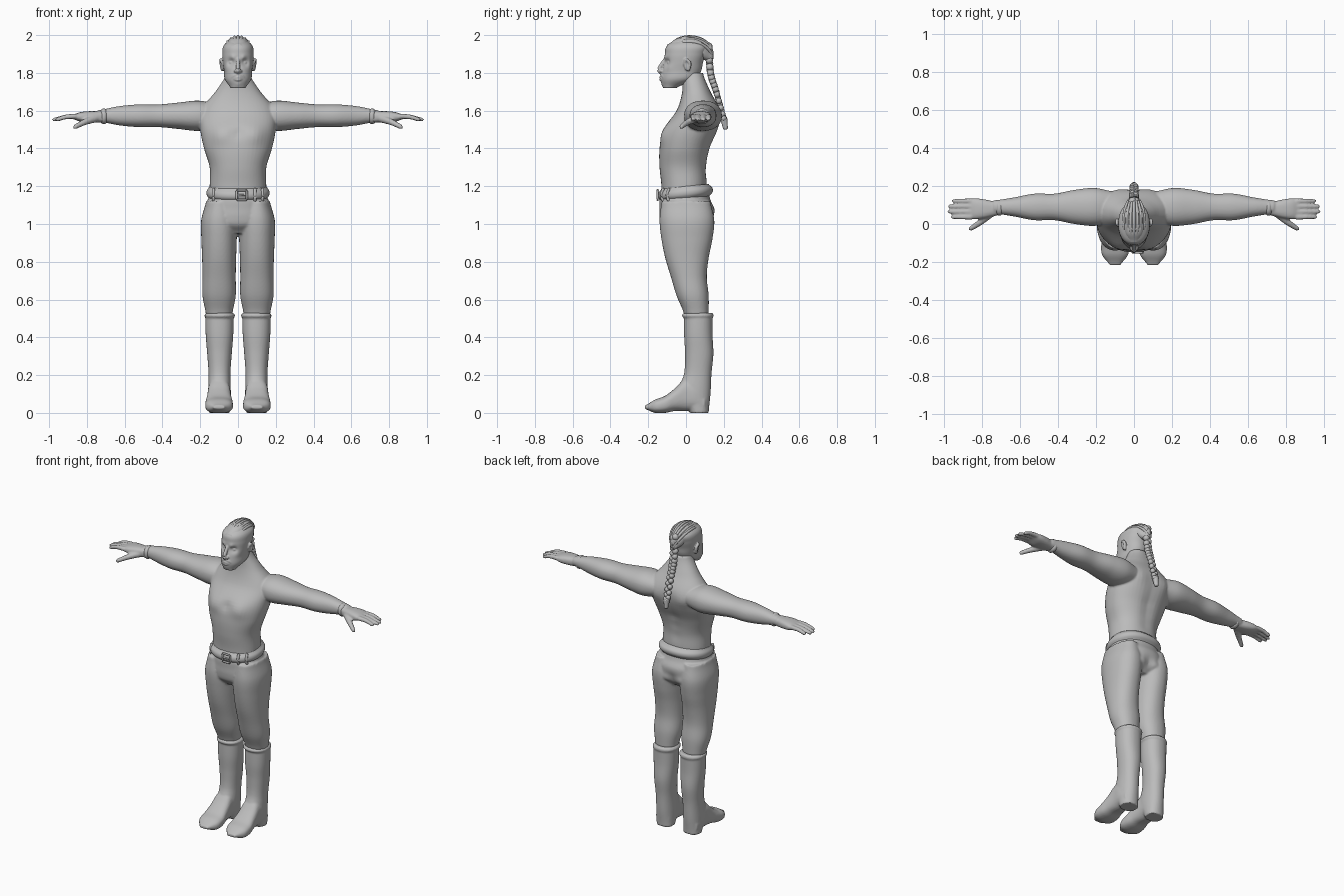
import bpy, bmesh, math
from mathutils import Vector, Matrix

cube = bpy.data.objects.get("Cube")
if cube:
    bpy.data.objects.remove(cube, do_unlink=True)

colour = (.5, .5, .5, 1)
grey = bpy.data.materials.new("plain_grey")
grey.use_nodes = True
grey.diffuse_color = colour
grey.node_tree.nodes["Principled BSDF"].inputs["Base Color"].default_value = colour
SIDES = {"left": 1, "right": -1}


def spline(points, steps):
    """Smooth curve through tuples of any length."""
    pts = [Vector(p) for p in points]
    last = len(pts) - 1
    curve = []
    for i in range(last):
        before, here, after, beyond = (pts[min(max(i + k, 0), last)] for k in (-1, 0, 1, 2))
        leave, arrive = (after - before) / 2, (beyond - here) / 2
        for k in range(steps):
            t = k / steps
            ease = t * t * (3 - 2 * t)
            curve.append(here.lerp(after, ease) + leave * t * (1 - t) ** 2 - arrive * t * t * (1 - t))
    return curve + [pts[last]]


def skin_rings(bm, rings):
    """Join closed rings of points into a capped solid."""
    loops = [[bm.verts.new(point) for point in ring] for ring in rings]
    for near, far in zip(loops, loops[1:]):
        for i in range(len(near)):
            bm.faces.new((near[i - 1], near[i], far[i], far[i - 1]))
    bm.faces.new(loops[0])
    bm.faces.new(loops[-1])
    return [vert for loop in loops for vert in loop]


def loft(bm, axis, start, stop, widths, lows, highs=None, centre=(0, 0), side=1, power=2.2, segs=48):
    """Evenly spaced sections along an axis: half width, then reach below and above the centre."""
    rows = spline(list(zip(widths, lows, highs or lows)), 6)
    rings = []
    for n, (width, low, high) in enumerate(rows):
        along = start + (stop - start) * n / (len(rows) - 1)
        ring = []
        for i in range(segs):
            angle = math.tau * i / segs
            c, s = math.cos(angle), math.sin(angle)
            across = centre[0] + width * math.copysign(abs(c) ** (2 / power), c)
            up = centre[1] + (high - low) / 2 + (high + low) / 2 * math.copysign(abs(s) ** (2 / power), s)
            x, y, z = {"x": (along, across, up), "y": (across, along, up), "z": (across, up, along)}[axis]
            ring.append((x * side, y, z))
        rings.append(ring)
    return skin_rings(bm, rings)


def tube(bm, points, thick, thin, side=1, segs=14):
    """Tapering tube along a smooth path."""
    path = spline(points, 5)
    last = len(path) - 1
    rings = []
    for i, point in enumerate(path):
        heading = path[min(i + 1, last)] - path[max(i - 1, 0)]
        turn = heading.to_track_quat("Z", "Y")
        radius = (thick + (thin - thick) * i / last) * (.6 if i in (0, last) else 1)
        ring = []
        for k in range(segs):
            angle = math.tau * k / segs
            spot = point + turn @ Vector((math.cos(angle), math.sin(angle), 0)) * radius
            ring.append((spot.x * side, spot.y, spot.z))
        rings.append(ring)
    skin_rings(bm, rings)


def ball(bm, centre, size, side=1):
    place = Matrix.Translation((centre[0] * side, centre[1], centre[2])) @ Matrix.Diagonal((*size, 1))
    bmesh.ops.create_uvsphere(bm, u_segments=16, v_segments=10, radius=1, matrix=place)


def push(verts, centre, radius, depth):
    """Soft mirrored sculpting dab along y; a dab on the middle line counts once."""
    for side in SIDES.values() if centre[0] else (1,):
        spot = Vector((centre[0] * side, centre[1], centre[2]))
        for vert in verts:
            vert.co.y += depth * math.exp(-((vert.co - spot).length / radius) ** 2)


def finish(name, bm, voxel=0, smooth=3):
    """Turn the solids into a smooth object, blended together when a voxel size is given."""
    bmesh.ops.recalc_face_normals(bm, faces=bm.faces)
    mesh = bpy.data.meshes.new(name)
    bm.to_mesh(mesh)
    bm.free()
    mesh.materials.append(grey)
    mesh.polygons.foreach_set("use_smooth", [True] * len(mesh.polygons))
    obj = bpy.data.objects.new(name, mesh)
    bpy.context.collection.objects.link(obj)
    if voxel:
        blend = obj.modifiers.new("blend", "REMESH")
        blend.mode, blend.voxel_size, blend.use_smooth_shade = "VOXEL", voxel, True
        soften = obj.modifiers.new("soften", "SMOOTH")
        soften.factor, soften.iterations = .5, smooth


# Bare torso with neck, chest, shoulder blades and spine groove
bm = bmesh.new()
torso = loft(bm, "z", 1.1, 1.8, (.15, .15, .15, .18, .2, .2, .12, .06),
             (.13, .13, .14, .14, .12, .05, .02, .02), (.1, .11, .11, .13, .17, .18, .13, .09))
push(torso, (.09, -.11, 1.47), .05, -.012)
push(torso, (0, -.12, 1.48), .03, .01)
push(torso, (.1, .17, 1.55), .05, .01)
for step in range(5):
    push(torso, (0, .14, 1.28 + step * .07), .04, -.01)

# Arms, palms, fingers and thumbs
for side in SIDES.values():
    loft(bm, "x", .1, .74, (.08, .1, .09, .07, .07, .05, .035), (.06, .08, .07, .06, .06, .05, .03),
         centre=(.09, 1.573), side=side)
    loft(bm, "x", .7, .88, (.03, .04, .05, .055, .05), (.03, .03, .03, .025, .01),
         centre=(.08, 1.567), side=side, power=2.6)
    for finger in range(4):
        y = .037 + finger * .028
        tip = .985 - .01 * (finger - 1.4) ** 2
        tube(bm, [(.85, y, 1.57), (.91, y, 1.567), (tip, y, 1.55)], .015, .01, side)
    tube(bm, [(.75, .06, 1.56), (.81, .01, 1.54), (.87, -.03, 1.51)], .022, .011, side)
finish("bare_body", bm, .006)

# Wristbands
for label, side in SIDES.items():
    bm = bmesh.new()
    loft(bm, "x", .69, .73, (.03, .04, .04, .03), (.03, .04, .04, .03), centre=(.085, 1.57), side=side)
    finish(label + "_wristband", bm)

# Head with brow, eye sockets, cheekbones and chin
bm = bmesh.new()
head = loft(bm, "z", 1.72, 1.99, (.04, .07, .074, .08, .083, .076, .03),
            (.12, .13, .125, .115, .112, .1, .03), (-.05, .05, .08, .09, .105, .11, .04), segs=72)
push(head, (.036, -.1, 1.855), .02, .017)
push(head, (.03, -.11, 1.88), .014, -.007)
push(head, (.06, -.08, 1.825), .02, -.005)
push(head, (0, -.13, 1.74), .02, -.006)

# Nose, lips, eyes, moustache and ears
tube(bm, [(0, -.105, 1.88), (0, -.125, 1.85), (0, -.143, 1.815), (0, -.12, 1.8)], .009, .013)
for lip in (1.763, 1.777):
    tube(bm, [(-.025, -.12, 1.768), (0, -.135, lip), (.025, -.12, 1.768)], .006, .006)
for side in SIDES.values():
    ball(bm, (.033, -.087, 1.854), (.014, .013, .011), side)
    ball(bm, (.014, -.128, 1.81), (.009, .012, .009), side)
    tube(bm, [(0, -.13, 1.79), (.024, -.122, 1.783), (.037, -.11, 1.76)], .008, .006, side)
    ball(bm, (.082, .004, 1.842), (.008, .015, .028), side)
    tube(bm, [(.08, .01, 1.81), (.09, .02, 1.85), (.09, 0, 1.87), (.08, -.01, 1.84)], .01, .007, side)
finish("head", bm, .004, 2)

# Swept-back strip of hair with raised strands
bm = bmesh.new()
loft(bm, "y", -.1, .14, (.03, .05, .06, .06, .05, .02), (0, 0, 0, 0, .03, .04),
     (.05, .08, .09, .09, .07, .01), centre=(0, 1.9))
for strand in range(-3, 4):
    arc = []
    for step in range(6):
        angle = math.pi * (.15 + step * .17)
        rise = math.sin(angle)
        arc.append((.018 * strand * rise, .02 - .12 * math.cos(angle),
                    1.9 + .092 * rise - .003 * strand ** 2))
    tube(bm, arc, .008, .008)
finish("hair_strip", bm)

# Long braid of alternating locks, ending in a tied tuft
bm = bmesh.new()
braid = spline([(0, .12, 1.94), (0, .13, 1.8), (0, .16, 1.7), (0, .2, 1.56)], 9)
for i, spot in enumerate(braid):
    radius = .021 - .006 * i / len(braid)
    sway = .008 if i % 2 else -.008
    ball(bm, spot + Vector((sway, 0, 0)), (radius, radius, radius))
ball(bm, braid[-1], (.022, .018, .012))
tube(bm, [(0, .2, 1.56), (0, .205, 1.53), (0, .21, 1.5)], .02, .012)
finish("braid", bm)

# Trousers: hips with a seat crease, then two legs
bm = bmesh.new()
hips = loft(bm, "z", 1.17, .95, (.15, .16, .17, .18, .18, .1), (.13, .14, .14, .14, .13, .09),
            (.12, .13, .15, .15, .15, .1), segs=64)
push(hips, (0, .15, 1), .035, -.02)
for side in SIDES.values():
    loft(bm, "z", 1.12, .52, (.07, .095, .094, .09, .088, .088, .07), (.13, .14, .13, .11, .08, .05, .01),
         (.13, .15, .14, .12, .11, .12, .12), centre=(.1, 0), side=side)
finish("trousers", bm, .007)

# Tall boots with feet and rolled tops
for label, side in SIDES.items():
    bm = bmesh.new()
    loft(bm, "z", .52, 0, (.075, .073, .065, .058, .06, .055), (.01, .01, .005, .01, .04, -.02),
         (.14, .14, .145, .135, .13, .12), centre=(.098, 0), side=side)
    loft(bm, "y", .1, -.217, (.05, .06, .06, .065, .073, .068, .03), (0, -.01, -.01, -.01, 0, 0, -.02),
         (.1, .17, .18, .13, .09, .07, .04), centre=(.1, 0), side=side, power=2.6)
    loft(bm, "z", .53, .5, (.07, .08, .08, .07), (.01, .02, .02, .01), (.14, .145, .145, .14),
         centre=(.097, 0), side=side)
    finish(label + "_boot", bm, .006, 2)

# Belt, sitting higher at the back
bm = bmesh.new()
belt = loft(bm, "z", 1.13, 1.2, (.15, .165, .165, .15), (.13, .147, .147, .13), (.12, .14, .14, .12), segs=64)
for vert in belt:
    vert.co.z += vert.co.y / 10
finish("belt", bm)

# Buckle frame with a prong
bm = bmesh.new()
middle = Vector((.02, -.15, 1.153))
across, upward = Vector((.027, 0, 0)), Vector((0, 0, .026))
for sign in SIDES.values():
    tube(bm, [middle - across + upward * sign, middle + across + upward * sign], .006, .006)
    tube(bm, [middle - upward + across * sign, middle + upward + across * sign], .006, .006)
tube(bm, [middle - across, middle + across], .006, .004)
finish("buckle", bm)

# Belt loops
bm = bmesh.new()
for x, y in ((.09, -.12), (.13, -.09), (-.13, -.09)):
    tube(bm, [(x, y, 1.12), (x, y - .01, 1.15), (x, y, 1.19)], .008, .008)
finish("belt_loops", bm)
